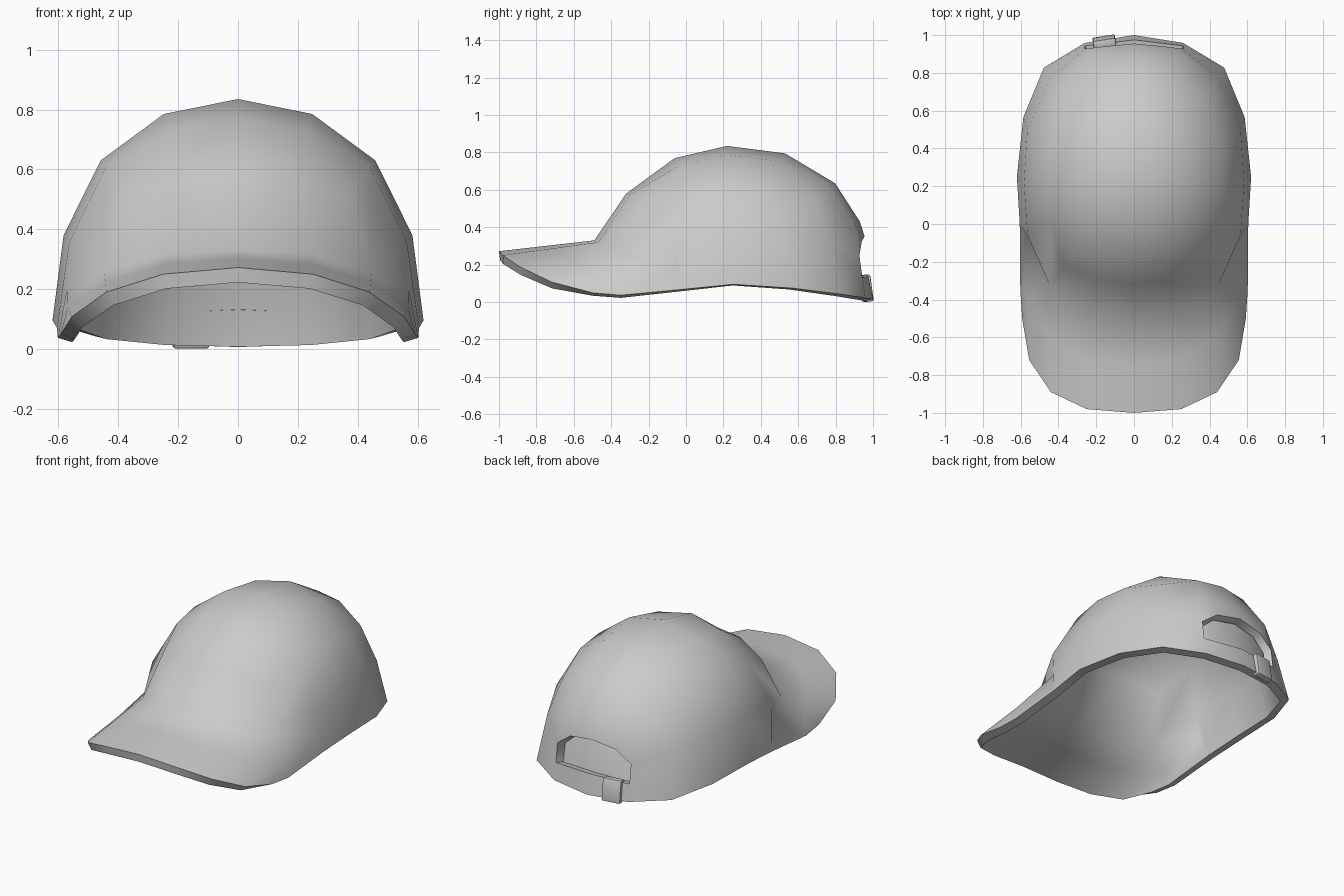
import bpy, bmesh
from math import radians
from mathutils import Vector, Matrix

cube = bpy.data.objects.get("Cube")
if cube:
    bpy.data.objects.remove(cube, do_unlink=True)

THICKNESS = 0.05

grey = bpy.data.materials.new("light_grey")
grey.use_nodes = True
grey.diffuse_color = (0.6, 0.6, 0.6, 1)
grey.node_tree.nodes["Principled BSDF"].inputs["Base Color"].default_value = (0.6, 0.6, 0.6, 1)


def make_object(name, bm):
    mesh = bpy.data.meshes.new(name)
    bm.to_mesh(mesh)
    bm.free()
    mesh.materials.append(grey)
    obj = bpy.data.objects.new(name, mesh)
    bpy.context.collection.objects.link(obj)
    return obj


def apply_and_smooth(obj, angle):
    bpy.ops.object.select_all(action='DESELECT')
    obj.select_set(True)
    bpy.context.view_layer.objects.active = obj
    for mod in list(obj.modifiers):
        bpy.ops.object.modifier_apply(modifier=mod.name)
    bpy.ops.object.shade_smooth_by_angle(angle=radians(angle))


def ring_columns(axis, p, q, d):
    """Half of a rounded-square ring, from the back round to the front."""
    back = [(0, axis), (p, q), (d, d), (q, p), (axis, 0)]
    return back + [(x, -y) for x, y in reversed(back[:4])]


def cap_surface(opening):
    """Crown and brim as one outward-facing sheet."""
    bm = bmesh.new()

    def vert(*co):
        return bm.verts.new(co)

    def face(*verts):
        bm.faces.new(verts)

    # Crown rings from the top down: plan shape, y scales, centre,
    # heights on axis / between / at corners, and front / back height shift
    rings = []
    for plan, front_y, back_y, mid_y, heights, front_z, back_z in [
            ((0.40, 0.18, 0.40, 0.36), 0.70, 0.775, 0.22, (0.785, 0.77, 0.745), -0.015, 0.01),
            ((0.74, 0.28, 0.71, 0.61), 0.73, 0.78, 0.22, (0.63, 0.62, 0.55), -0.05, 0.005),
            ((0.94, 0.37, 0.91, 0.72), 0.755, 0.755, 0.22, (0.38, 0.368, 0.29), -0.05, 0.05),
            ((1.0, 0.42, 0.945, 0.77), 0.75, 0.75, 0.25, (0.095, 0.095, 0.095), 0, -0.08)]:
        ring = {}
        for c, (x, y) in enumerate(ring_columns(*plan)):
            if (len(rings) == 0 and c % 2) or (len(rings) == 3 and c > 4):
                continue
            height = heights[(0, 1, 2, 1)[c % 4]]
            shift = (back_z if y > 0 else front_z) * (abs(y) / plan[0]) ** 1.6
            ring[c] = vert(0.62 * x, mid_y + y * (back_y if y > 0 else front_y), height + shift)
        rings.append(ring)
    r1, r2, r3, r4 = rings
    r4[5] = vert(0.605, 0.0, 0.07)

    # Square-grid top, then the bands below it
    apex = vert(0, 0.22, 0.835)
    for a, corner, b in ((0, 2, 4), (4, 6, 8)):
        face(apex, r1[a], r1[corner], r1[b])
        face(r1[a], r2[a], r2[a + 1], r1[corner])
        face(r1[corner], r2[a + 1], r2[corner], r2[b - 1])
        face(r1[corner], r2[b - 1], r2[b], r1[b])
    for c in range(8):
        face(r2[c], r3[c], r3[c + 1], r2[c + 1])
    for c in range(2 if opening else 0, 5):
        face(r3[c], r4[c], r4[c + 1], r3[c + 1])

    # Arched opening at the back with the strap below it
    if opening:
        top0, top1 = vert(0, 0.955, 0.35), vert(0.16, 0.94, 0.325)
        top2, low2, low0 = vert(0.26, 0.927, 0.25), vert(0.26, 0.943, 0.13), vert(0, 0.975, 0.14)
        face(r3[0], top0, top1, r3[1])
        face(r3[1], top1, top2)
        face(r3[1], top2, r3[2])
        face(r3[2], top2, low2, r4[2])
        face(low2, r4[1], r4[2])
        face(low0, r4[0], r4[1], low2)

    # Arched brim running forward from the crown seam
    hinge = vert(0.572, -0.05, 0.2)
    face(r3[5], hinge, r3[6])
    face(r3[5], r4[5], hinge)
    seam = [r3[8], r3[7], r3[6], hinge]
    front = [vert(0, -1, 0.272), vert(0.25, -0.98, 0.25),
             vert(0.44, -0.89, 0.19), vert(0.555, -0.72, 0.108)]
    middle = [vert(*((a.co + b.co) / 2)) for a, b in zip(seam, front)]
    middle[3].co = (0.57, -0.38, 0.135)
    seam.append(r4[5])
    middle.append(vert(0.602, -0.35, 0.037))
    front.append(vert(0.592, -0.5, 0.05))
    for i in range(4):
        face(seam[i], middle[i], middle[i + 1], seam[i + 1])
        face(middle[i], front[i], front[i + 1], middle[i + 1])

    # Make the half face outward, then mirror it
    bmesh.ops.recalc_face_normals(bm, faces=bm.faces)
    if apex.link_faces[0].normal.z < 0:
        bmesh.ops.reverse_faces(bm, faces=bm.faces)
    copy = bmesh.ops.duplicate(bm, geom=bm.verts[:] + bm.edges[:] + bm.faces[:])["geom"]
    bmesh.ops.scale(bm, vec=(-1, 1, 1), verts=[g for g in copy if isinstance(g, bmesh.types.BMVert)])
    bmesh.ops.reverse_faces(bm, faces=[g for g in copy if isinstance(g, bmesh.types.BMFace)])
    bmesh.ops.remove_doubles(bm, verts=bm.verts[:], dist=0.001)
    bm.normal_update()
    return bm


# Outer shell: the opening and the lower edge get a turned-in rim
shell = make_object("cap_shell", cap_surface(opening=True))
rim = shell.modifiers.new("rim", 'SOLIDIFY')
rim.thickness = THICKNESS
rim.offset = -1
rim.use_rim_only = True
apply_and_smooth(shell, 60)

# Lining: an unbroken sheet inside the shell, seen through the opening
bm = cap_surface(opening=False)
inset = [v.co - v.normal * THICKNESS for v in bm.verts]
for v, co in zip(bm.verts, inset):
    v.co = co
lining = make_object("cap_lining", bm)
apply_and_smooth(lining, 60)

# Strap buckle: a small sleeve wrapped around the strap
bm = bmesh.new()
bmesh.ops.create_cube(bm, size=1, matrix=Matrix.LocRotScale(
    Vector((-0.157, 0.964, 0.074)),
    (Matrix.Rotation(radians(9), 3, 'Z') @ Matrix.Rotation(radians(8), 3, 'X')).to_quaternion(),
    Vector((0.12, 0.045, 0.143))))
buckle = make_object("strap_buckle", bm)
bevel = buckle.modifiers.new("rounding", 'BEVEL')
bevel.width = 0.008
bevel.segments = 2
apply_and_smooth(buckle, 40)
